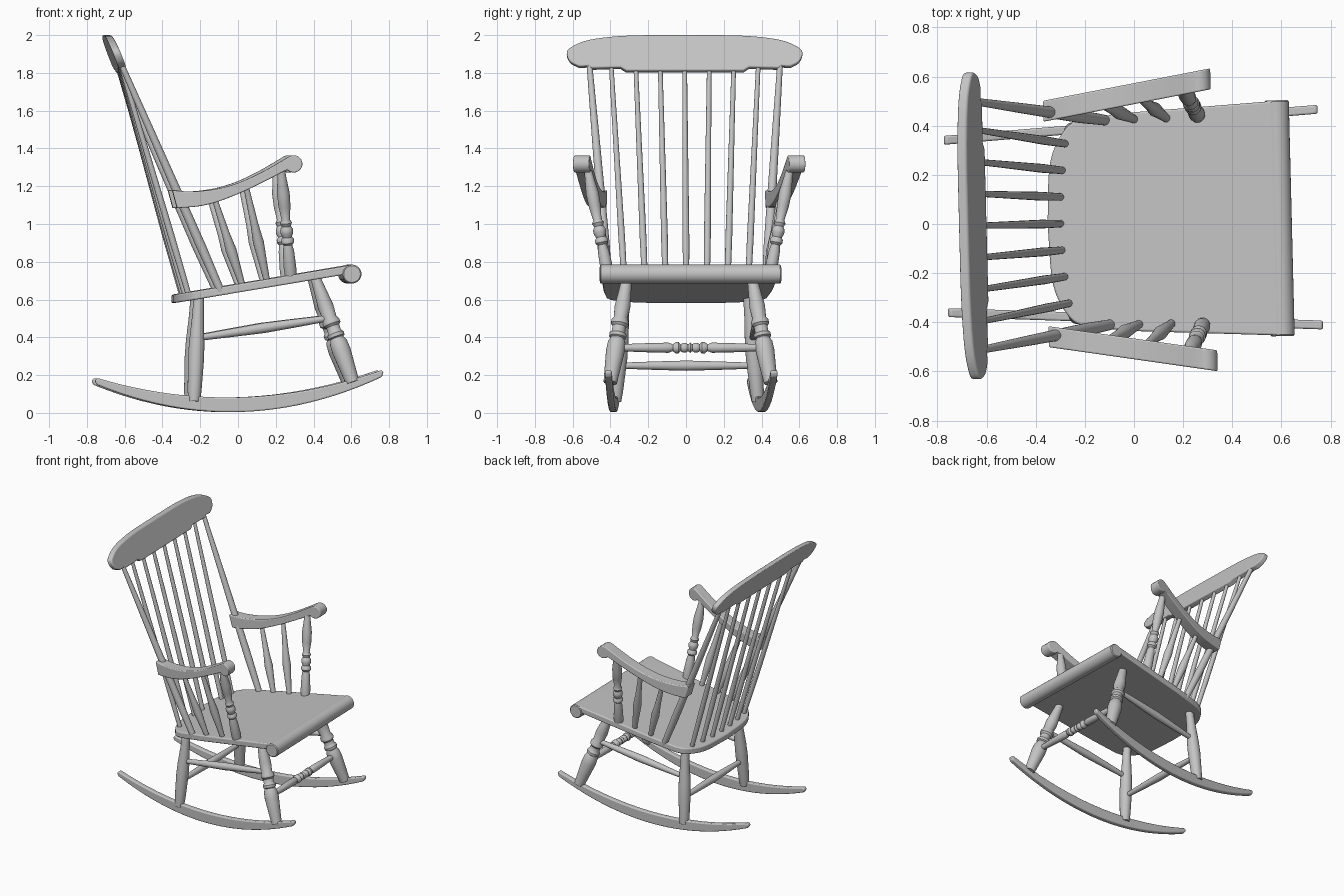
import bpy, bmesh, math
from mathutils import Matrix, Vector

if "Cube" in bpy.data.objects:
    bpy.data.objects.remove(bpy.data.objects["Cube"])

wood = bpy.data.materials.new("light_grey")
wood.use_nodes = True
GREY = (0.55, 0.55, 0.55, 1)
wood.diffuse_color = GREY
wood.node_tree.nodes["Principled BSDF"].inputs["Base Color"].default_value = GREY

# The whole chair is turned very slightly on the floor
PLACE = Matrix.Translation((0, 0.009, 0)) @ Matrix.Rotation(math.radians(1.43), 4, 'Z')


def finish(name, bm, bevel=0):
    bmesh.ops.recalc_face_normals(bm, faces=bm.faces)
    bm.transform(PLACE)
    mesh = bpy.data.meshes.new(name)
    bm.to_mesh(mesh)
    bm.free()
    mesh.materials.append(wood)
    ob = bpy.data.objects.new(name, mesh)
    bpy.context.collection.objects.link(ob)
    if bevel:
        mod = ob.modifiers.new("rounded_edges", 'BEVEL')
        mod.width, mod.segments, mod.limit_method = bevel, 3, 'ANGLE'
        mod.angle_limit = math.radians(40)
    bpy.ops.object.select_all(action='DESELECT')
    ob.select_set(True)
    bpy.context.view_layer.objects.active = ob
    bpy.ops.object.shade_smooth_by_angle(angle=math.radians(40))


def turned(name, start, end, profile, sides=20):
    """Lathe a (fraction, radius) profile along the line start-end."""
    a, b = Vector(start), Vector(end)
    turn = (b - a).to_track_quat('Z', 'Y')
    bm = bmesh.new()
    rings = []
    for t, r in profile:
        ring = []
        for i in range(sides):
            ang = math.tau * i / sides
            off = turn @ Vector((r * math.cos(ang), r * math.sin(ang), 0))
            ring.append(bm.verts.new(a.lerp(b, t) + off))
        rings.append(ring)
    for lo, hi in zip(rings, rings[1:]):
        for i in range(sides):
            j = (i + 1) % sides
            bm.faces.new((lo[i], lo[j], hi[j], hi[i]))
    bm.faces.new(rings[0])
    bm.faces.new(rings[-1])
    finish(name, bm)


def board(name, outline, depth, place, bevel):
    """Extrude a flat outline; place(u, v, d) maps it into space."""
    bm = bmesh.new()
    sides = [[bm.verts.new(place(u, v, d)) for u, v in outline]
             for d in (-depth / 2, depth / 2)]
    n = len(outline)
    for s in sides:
        bm.faces.new(s)
    for i in range(n):
        j = (i + 1) % n
        bm.faces.new((sides[0][i], sides[0][j], sides[1][j], sides[1][i]))
    finish(name, bm, bevel)


def smooth_path(points, steps=5):
    """Catmull-Rom curve through a few points."""
    p = [Vector(q) for q in points]
    p = [2 * p[0] - p[1]] + p + [2 * p[-1] - p[-2]]
    out = []
    for a, b, c, d in zip(p, p[1:], p[2:], p[3:]):
        for k in range(steps):
            t = k / steps
            out.append(0.5 * (2 * b + (c - a) * t + (2 * a - 5 * b + 4 * c - d) * t * t
                              + (3 * b - a - 3 * c + d) * t ** 3))
    return out + [p[-2]]


def mirrored(half):
    return half + [Vector((-q[0], q[1])) for q in reversed(half) if abs(q[0]) > 1e-4]


# Seat: sloping slab with rounded back corners and a rolled front edge
def seat_height(x):
    return 0.684 + 0.168 * x


half = [Vector((0.478, 0.6)), Vector((0.445, 0.0))] + smooth_path(
    [(0.425, -0.2), (0.385, -0.27), (0.25, -0.335), (0, -0.352)])
board("seat", mirrored(half), 0.045,
      lambda u, v, d: (v, u, seat_height(v) - 0.0225 + d), 0.008)
turned("seat_front_roll", (0.592, -0.48, 0.735), (0.592, 0.48, 0.735),
       [(0, 0.044), (0.006, 0.05), (0.994, 0.05), (1, 0.044)], 28)

# Crest rail: leaning board with a shouldered lower edge
half = smooth_path([(0, 2.0), (0.3, 1.997), (0.5, 1.975), (0.6, 1.935), (0.624, 1.9),
                    (0.605, 1.855), (0.56, 1.83)])
half += [Vector(q) for q in ((0.51, 1.832), (0.5, 1.82), (0.34, 1.825), (0.31, 1.806))]
board("crest_rail", mirrored(half), 0.042,
      lambda u, v, d: (-0.655 - 0.4 * (v - 1.9) + d * 0.93, u, v + d * 0.37 * (2.0 - v) / 0.2), 0.014)

# Back spindles fan out from the seat to the crest
for i in range(-3, 4):
    bottom_x = -0.295 + 0.003 * i * i
    turned("back_spindle", (bottom_x, 0.108 * i, seat_height(bottom_x) - 0.02),
           (-0.632, 0.13 * i, 1.85), [(0, 0.015), (0.25, 0.018), (0.5, 0.016), (1, 0.012)], 14)

# Side outlines for rockers and arms
N = 24
rocker_x = [-0.755 + 1.505 * i / N for i in range(N + 1)]


def rocker_z(x):
    return 0.004 + 0.29 * (x + 0.05) ** 2


rocker = [(x, rocker_z(x)) for x in rocker_x]
rocker += [(0.76, 0.215)]
rocker += [(x, rocker_z(x) + 0.036 + 0.042 * (1 - (x / 0.76) ** 2)) for x in reversed(rocker_x)]
rocker += [(-0.768, 0.168)]

arm = smooth_path([(-0.36, 1.178), (-0.25, 1.172), (-0.12, 1.187), (0.0, 1.222),
                   (0.12, 1.278), (0.22, 1.335)])
arm += [Vector((0.28 + 0.046 * math.cos(a), 1.318 + 0.046 * math.sin(a)))
        for a in (math.radians(115 - 21 * k) for k in range(13))]
arm += smooth_path([(0.222, 1.275), (0.12, 1.222), (0.0, 1.165), (-0.12, 1.118),
                    (-0.22, 1.094), (-0.335, 1.084)])

SPINDLE = [(0, 0.016), (0.2, 0.022), (0.42, 0.029), (0.6, 0.021), (1, 0.014)]
STRETCHER = [(0, 0.016), (0.25, 0.022), (0.5, 0.027), (0.75, 0.022), (1, 0.016)]
BACK_LEG = [(0, 0.032), (0.1, 0.037), (0.4, 0.043), (0.55, 0.041), (0.8, 0.031), (1, 0.027)]
FRONT_LEG = [(0, 0.036), (0.15, 0.043), (0.3, 0.05), (0.38, 0.047), (0.42, 0.036), (0.43, 0.045),
             (0.46, 0.046), (0.48, 0.036), (0.53, 0.036), (0.55, 0.047), (0.58, 0.047),
             (0.61, 0.037), (0.72, 0.042), (0.85, 0.034), (1, 0.026)]
ARM_POST = [(0, 0.03), (0.08, 0.034), (0.25, 0.03), (0.31, 0.023), (0.33, 0.034), (0.36, 0.034),
            (0.38, 0.025), (0.42, 0.034), (0.45, 0.034), (0.48, 0.024), (0.51, 0.032),
            (0.54, 0.022), (0.66, 0.032), (0.78, 0.034), (0.92, 0.024), (1, 0.02)]

for s, side in ((1, "left"), (-1, "right")):
    board(side + "_rocker", rocker, 0.036,
          lambda u, v, d: (u, s * (0.395 + 0.058 * u + d), v), 0.01)
    board(side + "_arm", arm, 0.085,
          lambda u, v, d: (u, s * (0.519 + 0.168 * u + d), v), 0.006)
    turned(side + "_back_leg", (-0.242, s * 0.378, 0.06), (-0.215, s * 0.325, 0.63), BACK_LEG)
    turned(side + "_front_leg", (0.597, s * 0.425, 0.16), (0.4, s * 0.33, 0.72), FRONT_LEG)
    turned(side + "_stretcher", (-0.22, s * 0.348, 0.397), (0.475, s * 0.373, 0.502), STRETCHER)
    turned(side + "_arm_post", (0.27, s * 0.425, 0.71), (0.215, s * 0.535, 1.29), ARM_POST)
    turned(side + "_back_post", (-0.1, s * 0.415, 0.64), (-0.632, s * 0.505, 1.85),
           [(0, 0.021), (0.2, 0.026), (0.4, 0.024), (0.7, 0.02), (1, 0.015)])
    for low, high, z in ((0.145, 0.03, 1.2), (0.015, -0.135, 1.13)):
        turned(side + "_arm_spindle", (low, s * 0.415, seat_height(low) - 0.02),
               (high, s * (0.505 + 0.12 * high), z), SPINDLE, 16)

# Cross stretchers: beaded at the front, plain at the back
HALF_BEAD = [(0, 0.018), (0.2, 0.024), (0.35, 0.027), (0.38, 0.018), (0.4, 0.03), (0.42, 0.03),
             (0.435, 0.018), (0.45, 0.026), (0.47, 0.026), (0.485, 0.018)]
BEADED = HALF_BEAD + [(0.5, 0.027)] + [(1 - t, r) for t, r in reversed(HALF_BEAD)]
turned("front_stretcher", (0.532, -0.385, 0.345), (0.532, 0.385, 0.345), BEADED)
turned("back_stretcher", (-0.232, -0.35, 0.25), (-0.232, 0.35, 0.25), STRETCHER)
